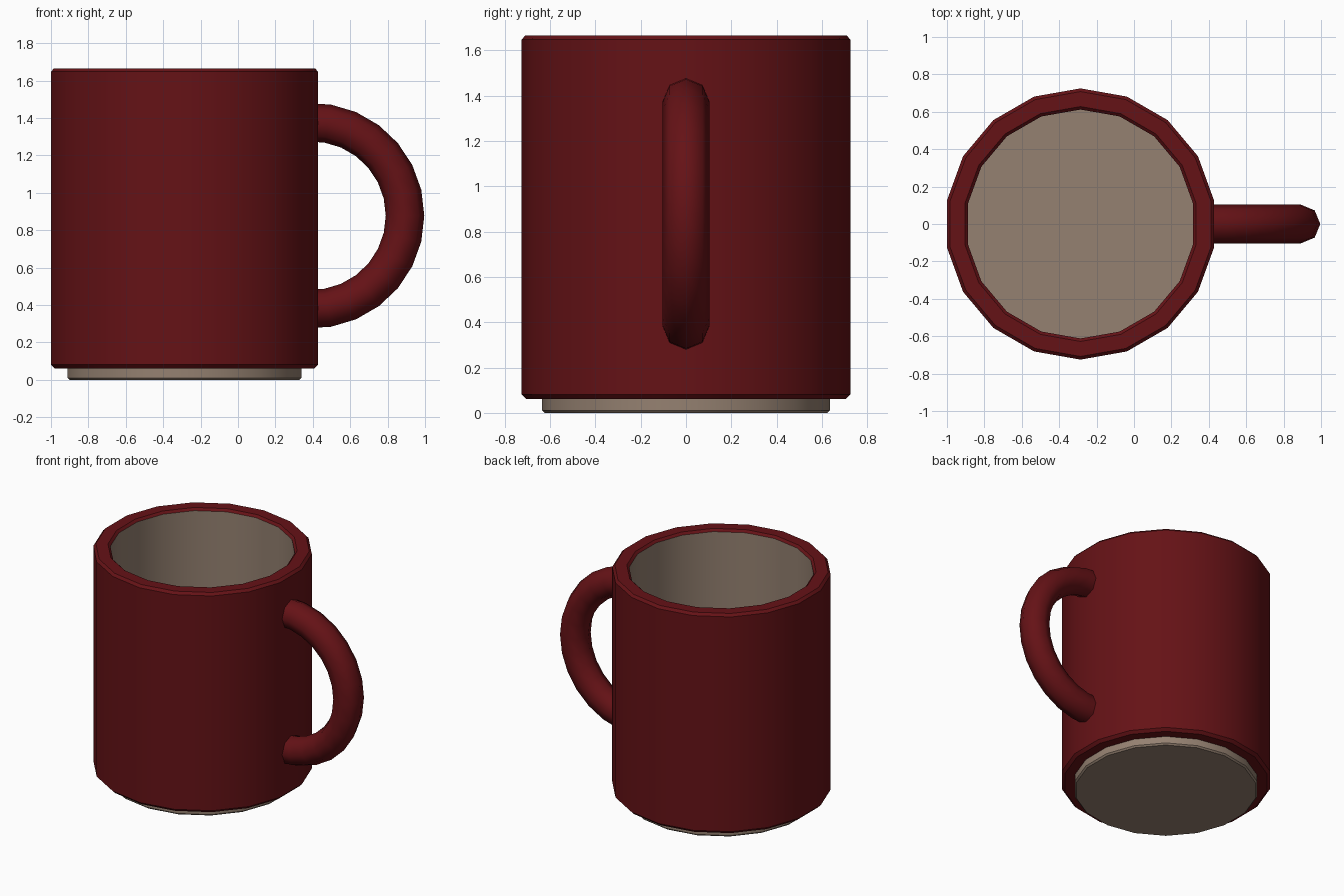
import bpy, bmesh
from math import sin, cos, radians, pi

if "Cube" in bpy.data.objects:
    bpy.data.objects.remove(bpy.data.objects["Cube"])

CX = -0.286   # mug axis
SIDES = 18


def material(name, rgb):
    m = bpy.data.materials.new(name)
    m.diffuse_color = (*rgb, 1)
    m.use_nodes = True
    m.node_tree.nodes["Principled BSDF"].inputs["Base Color"].default_value = m.diffuse_color
    return m


red = material("red_glaze", (0.13, 0.006, 0.008))
clay = material("bare_clay", (0.30, 0.22, 0.165))


def skin(name, rings, mat, cap_start=False, cap_end=False, smooth=40):
    """Bridge a list of equal-length point rings into one mesh object."""
    bm = bmesh.new()
    vs = [[bm.verts.new(p) for p in ring] for ring in rings]
    n = len(vs[0])
    for a, b in zip(vs, vs[1:]):
        for i in range(n):
            j = (i + 1) % n
            bm.faces.new((a[i], a[j], b[j], b[i]))
    if cap_start:
        bm.faces.new(vs[0][::-1])
    if cap_end:
        bm.faces.new(vs[-1])
    me = bpy.data.meshes.new(name)
    bm.to_mesh(me)
    bm.free()
    ob = bpy.data.objects.new(name, me)
    bpy.context.collection.objects.link(ob)
    me.materials.append(mat)
    bpy.ops.object.select_all(action='DESELECT')
    ob.select_set(True)
    bpy.context.view_layer.objects.active = ob
    bpy.ops.object.shade_smooth_by_angle(angle=radians(smooth))
    return ob


def lathe(name, profile, mat, **kw):
    """Turn a (radius, z) profile around the mug axis."""
    rings = [[(CX + r * cos(radians(10 + 20 * i)), r * sin(radians(10 + 20 * i)), z)
              for i in range(SIDES)] for r, z in profile]
    return skin(name, rings, mat, **kw)


# Outer wall with bevelled rim and bottom edge
lathe("mug_wall", [(0.60, 0.062), (0.705, 0.062), (0.725, 0.082), (0.725, 1.648),
                   (0.708, 1.666), (0.628, 1.666), (0.612, 1.65)], red)

# Inside lining: wall down from the rim, then the floor
lathe("mug_lining", [(0.612, 1.65), (0.612, 0.15)], clay, cap_end=True)

# Unglazed foot
lathe("mug_foot", [(0.624, 0.0), (0.635, 0.011), (0.635, 0.062)], clay, cap_start=True)

# Handle: octagonal tube swept along an arc, ends buried in the wall
HX, HZ, MAJOR, MINOR = 0.393, 0.878, 0.50, 0.103
rings = []
for k in range(-7, 8):
    a = 2 * pi * k / 27
    ring = []
    for s in range(8):
        t = -2 * pi * s / 8
        d = MAJOR + MINOR * cos(t)
        ring.append((HX + d * cos(a), MINOR * sin(t), HZ + d * sin(a)))
    rings.append(ring)
skin("handle", rings, red, cap_start=True, cap_end=True, smooth=60)
